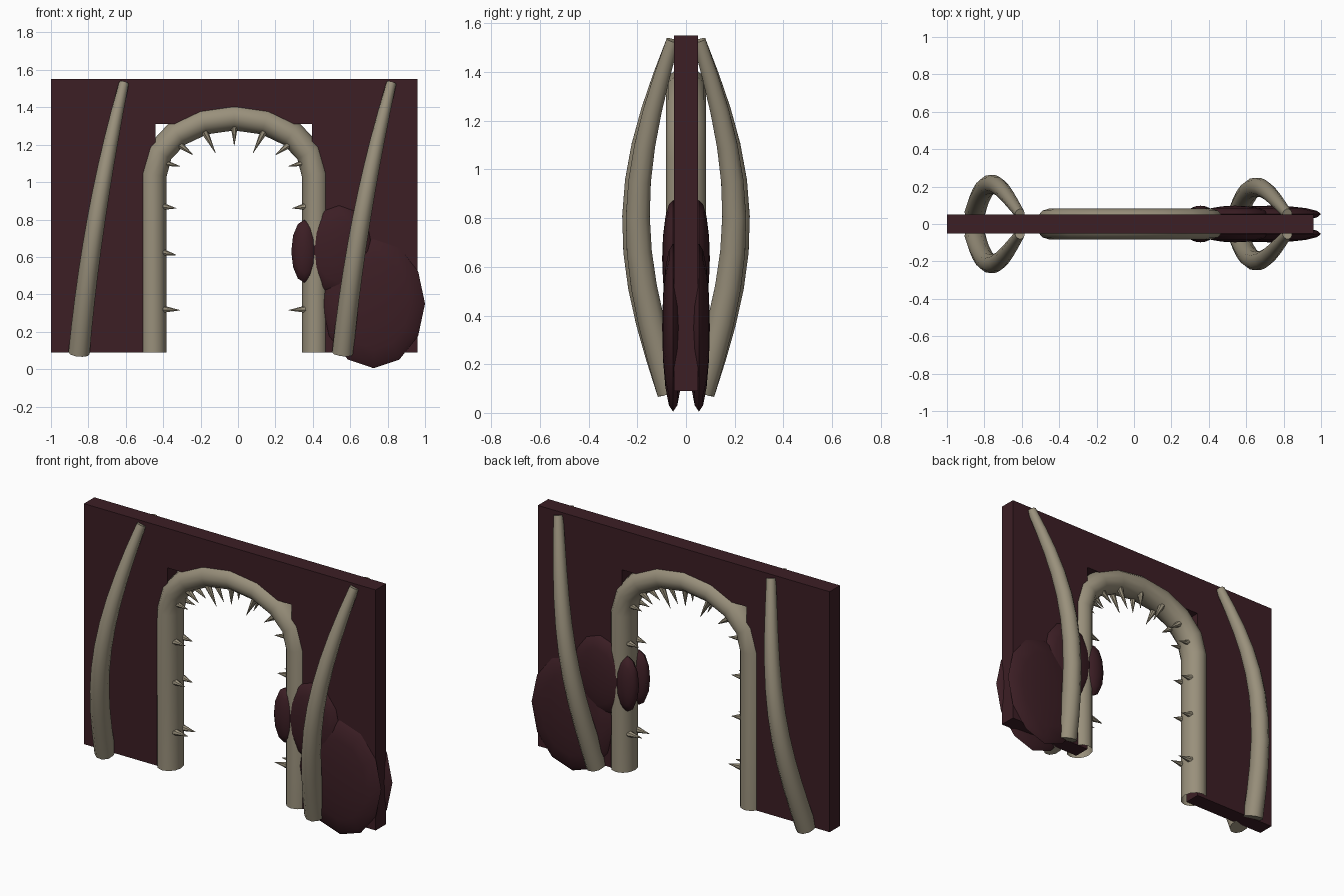
import bpy, bmesh, math
from mathutils import Vector, Matrix

if "Cube" in bpy.data.objects:
    bpy.data.objects.remove(bpy.data.objects["Cube"])


def material(name, rgb):
    m = bpy.data.materials.new(name)
    m.diffuse_color = (*rgb, 1)
    m.use_nodes = True
    m.node_tree.nodes["Principled BSDF"].inputs["Base Color"].default_value = m.diffuse_color
    return m


FLESH = material("dark_flesh", (0.045, 0.013, 0.018))
BONE = material("bone", (0.32, 0.28, 0.20))


def finish(name, bm, mat, smooth=True):
    bmesh.ops.recalc_face_normals(bm, faces=bm.faces)
    me = bpy.data.meshes.new(name)
    bm.to_mesh(me)
    bm.free()
    me.materials.append(mat)
    ob = bpy.data.objects.new(name, me)
    bpy.context.collection.objects.link(ob)
    if smooth:
        bpy.ops.object.select_all(action='DESELECT')
        ob.select_set(True)
        bpy.context.view_layer.objects.active = ob
        bpy.ops.object.shade_smooth_by_angle(angle=math.radians(40))
    return ob


def tube(name, path, radii, ref, stretch=1.0, sides=10, capped=True):
    """Sweep an elliptical ring along a path; ref is the fixed side direction."""
    bm = bmesh.new()
    rings = []
    for i, p in enumerate(path):
        d0 = (path[i] - path[max(i - 1, 0)]).normalized()
        d1 = (path[min(i + 1, len(path) - 1)] - path[i]).normalized()
        t = (d0 + d1).normalized()
        u = (ref - t * ref.dot(t)).normalized()
        v = t.cross(u)
        ring = []
        for k in range(sides):
            a = 2 * math.pi * k / sides
            ring.append(bm.verts.new(p + radii[i] * (u * stretch * math.cos(a) + v * math.sin(a))))
        rings.append(ring)
    for a, b in zip(rings, rings[1:]):
        for k in range(sides):
            n = (k + 1) % sides
            bm.faces.new((a[k], a[n], b[n], b[k]))
    if capped:
        bm.faces.new(rings[0])
        bm.faces.new(rings[-1])
    return finish(name, bm, BONE)


# Wall with a square-headed doorway
outline = [(-1, 0.09), (-1, 1.55), (0.96, 1.55), (0.96, 0.09),
           (0.395, 0.09), (0.395, 1.31), (-0.44, 1.31), (-0.44, 0.09)]
bm = bmesh.new()
face = bm.faces.new([bm.verts.new((x, -0.05, z)) for x, z in outline])
ext = bmesh.ops.extrude_face_region(bm, geom=[face])
bmesh.ops.translate(bm, vec=(0, 0.1, 0),
                    verts=[g for g in ext["geom"] if isinstance(g, bmesh.types.BMVert)])
finish("wall", bm, FLESH, smooth=False)

# Door arch
CX = -0.02
path = [Vector((CX - 0.433, 0, 0.09))]
for i in range(9):
    a = math.pi * (1 - i / 8)
    path.append(Vector((CX + 0.433 * math.cos(a), 0, 1.04 + 0.308 * math.sin(a))))
path.append(Vector((CX + 0.433, 0, 0.09)))
tube("door_arch", path, [0.072] * len(path), Vector((0, 1, 0)),
     stretch=1.15, sides=12, capped=False)

# Curved ribs, front and back on each side
for side, x0, x1, bulge in (("left", -0.85, -0.61, 0.155), ("right", 0.56, 0.82, 0.14)):
    for face_name, s in (("front", -1), ("back", 1)):
        pts, rad = [], []
        for i in range(11):
            t = i / 10
            x = x0 + (x1 - x0) * (0.55 * t + 0.45 * t * t)
            y = s * (0.062 - 0.008 * t + bulge * math.sin(math.pi * t))
            pts.append(Vector((x, y, 0.085 + 1.445 * t)))
            rad.append(0.06 - 0.012 * t - 0.02 * t ** 3)
        tube(f"{side}_{face_name}_rib", pts, rad, Vector((1, 0, 0)),
             stretch=0.95)

# Teeth: offset from arch centre, base to tip, mirrored left/right and front/back
teeth = [(0.39, 0.32, 0.29, 0.315), (0.39, 0.625, 0.31, 0.61),
         (0.39, 0.87, 0.31, 0.86), (0.39, 1.105, 0.29, 1.085),
         (0.30, 1.205, 0.22, 1.145), (0.165, 1.28, 0.10, 1.155),
         (0.0, 1.31, 0.0, 1.195)]
n = 0
for dx0, z0, dx1, z1 in teeth:
    for sx in ((-1, 1) if dx0 else (1,)):
        for y in (-0.035, 0.035):
            base = Vector((CX + sx * dx0, y, z0))
            tip = Vector((CX + sx * dx1, y, z1))
            d = tip - base
            bm = bmesh.new()
            bmesh.ops.create_cone(
                bm, cap_ends=True, segments=7, radius1=0.022, radius2=0.001, depth=d.length,
                matrix=Matrix.Translation((base + tip) / 2)
                @ d.to_track_quat('Z', 'Y').to_matrix().to_4x4())
            n += 1
            finish(f"tooth_{n:02d}", bm, BONE)

# Fleshy flattened growths on both faces
growths = [("large", 0.725, 0.35, 0.275, 0.345), ("medium", 0.54, 0.635, 0.18, 0.24),
           ("small", 0.355, 0.63, 0.07, 0.168)]
for label, x, z, rx, rz in growths:
    for face_name, s in (("front", -1), ("back", 1)):
        bm = bmesh.new()
        bmesh.ops.create_uvsphere(
            bm, u_segments=12, v_segments=8, radius=1,
            matrix=Matrix.Translation((x, s * 0.053, z))
            @ Matrix.Diagonal((rx, 0.045, rz, 1)) @ Matrix.Rotation(math.pi / 2, 4, 'X'))
        finish(f"{label}_{face_name}_growth", bm, FLESH)
